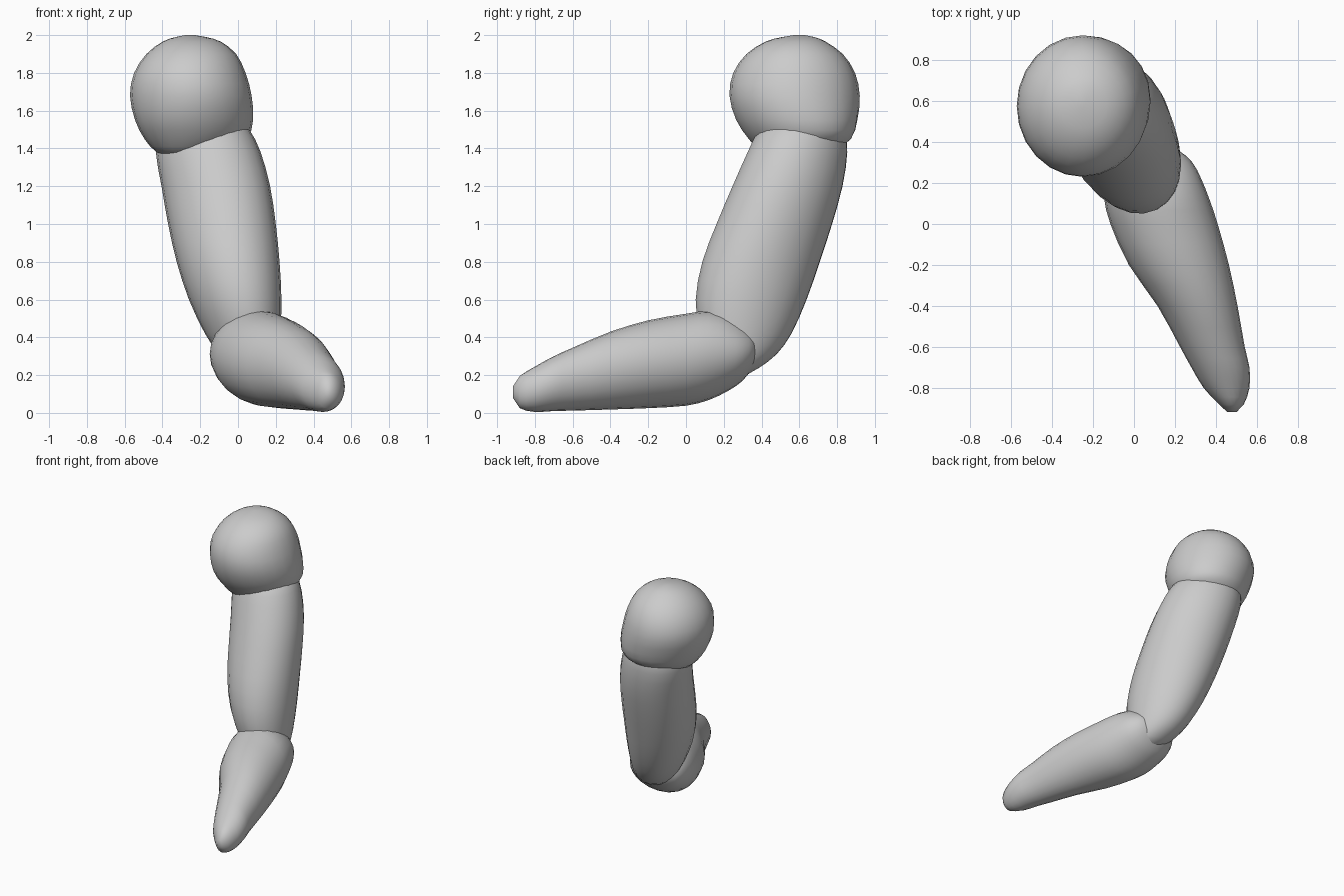
import bpy, bmesh, math

grey = bpy.data.materials.new("clay grey")
grey.diffuse_color = (0.6, 0.6, 0.6, 1)


def smooth_rings(rings):
    """Add one Catmull-Rom ring between each neighbouring pair."""
    out = []
    last = len(rings) - 1
    for i in range(last):
        a, b = rings[i], rings[i + 1]
        out.append(a)
        if 0 < i < last - 1:
            p, n = rings[i - 1], rings[i + 2]
            out.append([(9 * (b[k] + a[k]) - p[k] - n[k]) / 16 for k in range(5)])
    out.append(rings[-1])
    return out


def loft(name, rings, axis, skew=lambda p: 0.0, sides=24):
    """Skin rings (position, u_min, u_max, v_min, v_max) stacked along an axis."""
    bm = bmesh.new()
    loops = []
    for p, u0, u1, v0, v1 in smooth_rings(rings):
        loop = []
        for i in range(sides):
            t = 2 * math.pi * i / sides
            u = (u0 + u1) / 2 + (u1 - u0) / 2 * math.cos(t)
            v = (v0 + v1) / 2 + (v1 - v0) / 2 * math.sin(t + skew(p))
            loop.append(bm.verts.new((u, v, p) if axis == "z" else (u, p, v)))
        loops.append(loop)
    for a, b in zip(loops, loops[1:]):
        for i in range(sides):
            j = (i + 1) % sides
            bm.faces.new((a[i], a[j], b[j], b[i]))
    bm.faces.new(loops[0])
    bm.faces.new(loops[-1])
    bmesh.ops.recalc_face_normals(bm, faces=bm.faces)
    mesh = bpy.data.meshes.new(name)
    bm.to_mesh(mesh)
    bm.free()
    mesh.materials.append(grey)
    obj = bpy.data.objects.new(name, mesh)
    bpy.context.collection.objects.link(obj)
    bpy.ops.object.select_all(action="DESELECT")
    obj.select_set(True)
    bpy.context.view_layer.objects.active = obj
    bpy.ops.object.shade_smooth_by_angle(angle=math.radians(60))
    return obj


# Shoulder ball, swollen towards the lower right and back
loft("shoulder_ball", [
    (1.35, -0.34, -0.20, 0.48, 0.64),
    (1.38, -0.43, -0.08, 0.40, 0.77),
    (1.45, -0.495, 0.045, 0.33, 0.875),
    (1.55, -0.545, 0.08, 0.265, 0.908),
    (1.68, -0.572, 0.072, 0.23, 0.92),
    (1.80, -0.55, 0.04, 0.25, 0.895),
    (1.90, -0.485, -0.01, 0.32, 0.83),
    (1.965, -0.40, -0.09, 0.42, 0.74),
    (1.99, -0.33, -0.17, 0.51, 0.68),
    (2.00, -0.28, -0.23, 0.57, 0.63),
], "z", skew=lambda z: max(0.0, min(0.12, (1.68 - z) * 0.6)))

# Upper arm, leaning forward and to the right
loft("upper_arm", [
    (0.20, 0.04, 0.16, 0.18, 0.32),
    (0.24, -0.03, 0.20, 0.13, 0.39),
    (0.31, -0.10, 0.215, 0.10, 0.48),
    (0.42, -0.175, 0.225, 0.07, 0.56),
    (0.60, -0.26, 0.23, 0.05, 0.64),
    (0.80, -0.325, 0.22, 0.085, 0.71),
    (1.00, -0.37, 0.20, 0.16, 0.775),
    (1.20, -0.405, 0.17, 0.245, 0.83),
    (1.38, -0.435, 0.12, 0.325, 0.855),
    (1.50, -0.42, 0.06, 0.385, 0.84),
    (1.56, -0.36, -0.01, 0.45, 0.78),
], "z", skew=lambda z: -0.165)

# Forearm, tapering to a blunt tip at the front
loft("forearm", [
    (-0.917, 0.455, 0.50, 0.08, 0.14),
    (-0.88, 0.415, 0.535, 0.025, 0.195),
    (-0.80, 0.34, 0.563, 0.005, 0.245),
    (-0.70, 0.28, 0.563, 0.01, 0.30),
    (-0.60, 0.225, 0.54, 0.012, 0.345),
    (-0.40, 0.115, 0.505, 0.018, 0.43),
    (-0.20, -0.025, 0.463, 0.025, 0.49),
    (0.00, -0.115, 0.408, 0.038, 0.525),
    (0.12, -0.145, 0.368, 0.068, 0.54),
    (0.22, -0.148, 0.328, 0.115, 0.52),
    (0.30, -0.12, 0.285, 0.17, 0.475),
    (0.36, -0.04, 0.215, 0.25, 0.42),
    (0.38, 0.04, 0.13, 0.31, 0.37),
], "y")
